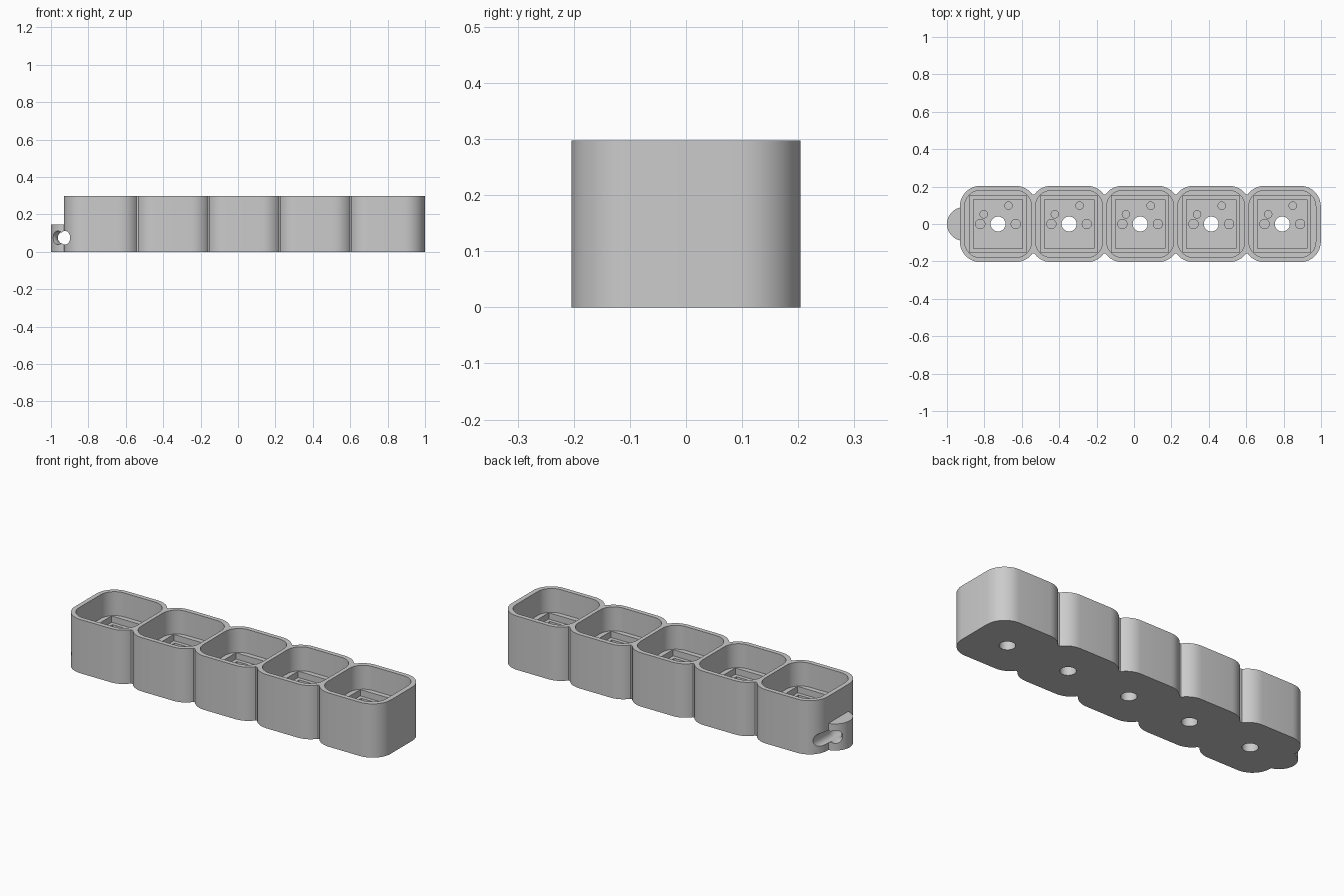
import bpy, bmesh
from math import pi, cos, sin, radians

if "Cube" in bpy.data.objects:
    bpy.data.objects.remove(bpy.data.objects["Cube"])

CELLS = [-0.727 + 0.38 * i for i in range(5)]
HEIGHT = 0.297


def prism(name, outline, z0, z1):
    bm = bmesh.new()
    face = bm.faces.new([bm.verts.new((x, y, z0)) for x, y in outline])
    top = bmesh.ops.extrude_face_region(bm, geom=[face])["geom"]
    for v in top:
        if isinstance(v, bmesh.types.BMVert):
            v.co.z = z1
    bmesh.ops.recalc_face_normals(bm, faces=bm.faces)
    mesh = bpy.data.meshes.new(name)
    bm.to_mesh(mesh)
    bm.free()
    ob = bpy.data.objects.new(name, mesh)
    bpy.context.collection.objects.link(ob)
    return ob


def rounded(cx, cy, hx, hy, r, seg=10):
    pts = []
    for k, (sx, sy) in enumerate([(1, 1), (-1, 1), (-1, -1), (1, -1)]):
        for i in range(seg + 1):
            a = pi / 2 * (k + i / seg)
            pts.append((cx + sx * (hx - r) + r * cos(a), cy + sy * (hy - r) + r * sin(a)))
    return pts


def square(cx, cy, hx, hy):
    return [(cx - hx, cy - hy), (cx + hx, cy - hy), (cx + hx, cy + hy), (cx - hx, cy + hy)]


def circle(cx, cy, r, n=32):
    return [(cx + r * cos(2 * pi * i / n), cy + r * sin(2 * pi * i / n)) for i in range(n)]


def combine(target, tool, op):
    mod = target.modifiers.new(op.lower(), "BOOLEAN")
    mod.operation, mod.object, mod.solver = op, tool, "EXACT"
    bpy.context.view_layer.objects.active = target
    bpy.ops.object.modifier_apply(modifier=mod.name)
    bpy.data.objects.remove(tool)


# Row of rounded cells joined by narrow webs
body = prism("switch_tray", rounded(CELLS[0], 0, 0.204, 0.204, 0.11), 0, HEIGHT)
for x in CELLS[1:]:
    combine(body, prism("cell", rounded(x, 0, 0.206, 0.204, 0.11), 0, HEIGHT), "UNION")
    combine(body, prism("web", square(x - 0.19, 0, 0.022, 0.158), 0, HEIGHT), "UNION")

# Half-round ring tab on the left end
combine(body, prism("ring_tab", circle(-0.91, 0, 0.09, 48), 0, 0.147), "UNION")

# Stepped pockets and floor holes in every cell
for x in CELLS:
    for outline, z0, z1 in [
        (rounded(x, 0, 0.179, 0.179, 0.085), 0.165, 0.4),
        (square(x, 0, 0.152, 0.152), 0.13, 0.2),
        (square(x, 0, 0.132, 0.132), 0.065, 0.15),
        (circle(x, 0, 0.04), -0.1, 0.1),
        (circle(x - 0.095, 0, 0.025), 0.015, 0.1),
        (circle(x + 0.095, 0, 0.025), 0.015, 0.1),
        (circle(x - 0.076, 0.052, 0.02), 0.015, 0.1),
        (circle(x + 0.056, 0.098, 0.02), 0.015, 0.1),
    ]:
        combine(body, prism("pocket", outline, z0, z1), "DIFFERENCE")

# Ring passage: straight bore plus a curved flare around the outer post
bpy.ops.mesh.primitive_cylinder_add(vertices=32, radius=1, depth=0.6,
                                    location=(-0.925, 0, 0.075), rotation=(radians(90), 0, 0))
bore = bpy.context.object
bore.scale = (0.028, 0.036, 1)
bpy.context.view_layer.update()
combine(body, bore, "DIFFERENCE")
bpy.ops.mesh.primitive_torus_add(location=(-1.015, 0, 0.075), major_radius=0.088,
                                 minor_radius=0.036, major_segments=48, minor_segments=24)
combine(body, bpy.context.object, "DIFFERENCE")

bpy.ops.object.select_all(action="DESELECT")
body.select_set(True)
bpy.context.view_layer.objects.active = body
bpy.ops.object.shade_smooth_by_angle(angle=radians(30))
